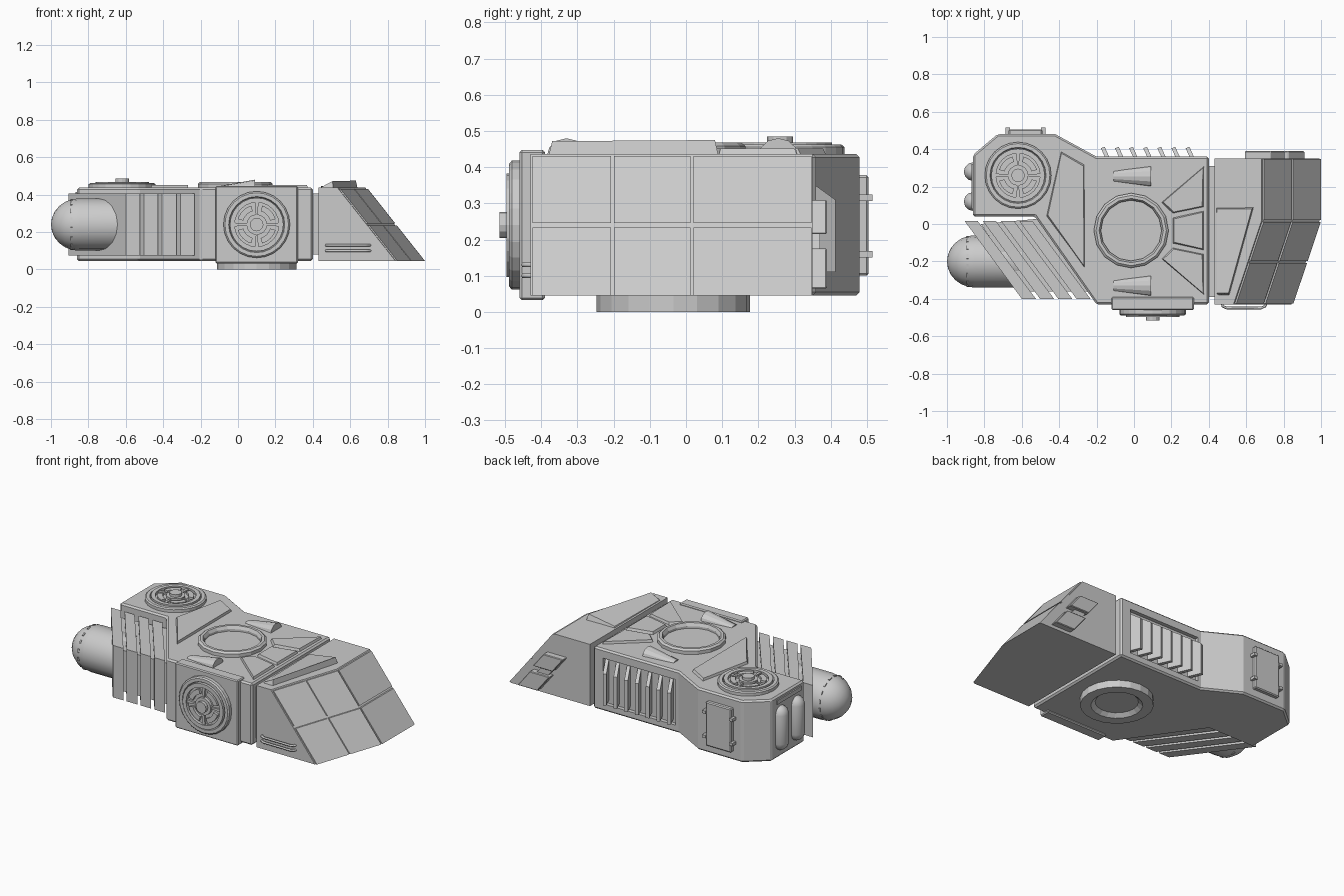
import bpy, bmesh
from math import sin, cos, pi
from mathutils import Matrix, Vector

if "Cube" in bpy.data.objects:
    bpy.data.objects.remove(bpy.data.objects["Cube"])

Z0, Z1 = 0.045, 0.437


def finish(name, bm, bevel=0, smooth=False):
    bmesh.ops.remove_doubles(bm, verts=bm.verts, dist=1e-5)
    bmesh.ops.recalc_face_normals(bm, faces=bm.faces)
    me = bpy.data.meshes.new(name)
    bm.to_mesh(me)
    bm.free()
    ob = bpy.data.objects.new(name, me)
    bpy.context.collection.objects.link(ob)
    if bevel:
        m = ob.modifiers.new("bevel", 'BEVEL')
        m.width, m.segments = bevel, 1
    if smooth:
        for o in bpy.context.selected_objects:
            o.select_set(False)
        ob.select_set(True)
        bpy.context.view_layer.objects.active = ob
        bpy.ops.object.shade_smooth_by_angle(angle=0.55)
    return ob


def loft(name, a, b, bevel=0):
    """Solid between two matching outlines."""
    bm = bmesh.new()
    va, vb = [bm.verts.new(p) for p in a], [bm.verts.new(p) for p in b]
    n = len(a)
    bm.faces.new(va)
    bm.faces.new(vb)
    for i in range(n):
        j = (i + 1) % n
        bm.faces.new((va[i], va[j], vb[j], vb[i]))
    return finish(name, bm, bevel)


def prism(name, pts, z0, z1, bevel=0, inset=0):
    c = sum((Vector(p) for p in pts), Vector((0, 0))) / len(pts)
    top = [Vector(p) + (c - Vector(p)).normalized() * inset for p in pts]
    return loft(name, [(x, y, z0) for x, y in pts], [(x, y, z1) for x, y in top], bevel)


def box(name, x0, x1, y0, y1, z0, z1, bevel=0):
    return prism(name, [(x0, y0), (x1, y0), (x1, y1), (x0, y1)], z0, z1, bevel)


def revolve(name, prof, mat, segs=24, arc=None, closed=False, smooth=False):
    """Turn (radius, height) points about local z; arc gives a partial sector."""
    bm = bmesh.new()
    a0, a1 = arc or (0, 2 * pi)
    n = segs + 1 if arc else segs
    rings = []
    for i in range(n):
        a = a0 + (a1 - a0) * i / segs
        rings.append([bm.verts.new(mat @ Vector((r * cos(a), r * sin(a), h))) for r, h in prof])
    m = len(prof)
    for i in range(segs):
        p, q = rings[i], rings[(i + 1) % n]
        for k in range(m if closed else m - 1):
            l = (k + 1) % m
            bm.faces.new((p[k], q[k], q[l], p[l]))
    if arc:
        bm.faces.new(rings[0])
        bm.faces.new(rings[-1])
    return finish(name, bm, smooth=smooth)


def band(r0, r1, h0, h1):
    return [(r0, h0), (r1, h0), (r1, h1), (r0, h1)]


def at(x, y, z, ang=0, axis='X'):
    return Matrix.Translation((x, y, z)) @ Matrix.Rotation(ang, 4, axis)


# main hull with rear pod, and a recess for the rear vents
hull = prism("main_hull", [(-0.86, 0.04), (-0.53, 0.04), (-0.2, -0.43), (0.4, -0.43), (0.4, 0.36),
                           (-0.2, 0.36), (-0.42, 0.48), (-0.73, 0.48), (-0.86, 0.37)], Z0, Z1, 0.01)
cutter = box("vent_cutter", -0.18, 0.33, 0.335, 0.5, 0.09, 0.38)
cutter.hide_render = True
cutter.hide_viewport = True
cut = hull.modifiers.new("vent_recess", 'BOOLEAN')
cut.object, cut.solver = cutter, 'EXACT'

# rear vent fins
for i in range(7):
    x = -0.165 + i * 0.0755
    out = [(x - 0.012, 0.405), (x + 0.008, 0.413), (x + 0.045, 0.33), (x + 0.022, 0.33)]
    loft("vent_fin", [(px, py, 0.11) for px, py in out],
         [(px, py, 0.31 if py > 0.35 else 0.37) for px, py in out])

# slanted side radiator slabs around a core
for i in range(4):
    x = -0.6 + i * 0.0975
    prism("radiator_slab", [(x, -0.4), (x + 0.075, -0.4), (x - 0.235, 0.015), (x - 0.305, 0.015)], 0.075, 0.405)
prism("radiator_core", [(-0.57, -0.36), (-0.22, -0.36), (-0.49, 0.03), (-0.82, 0.0)], 0.11, 0.37)

# side tank with domed end
dome = [(0.14 * cos(t * pi / 12), 0.85 + 0.15 * sin(t * pi / 12)) for t in range(7)]
revolve("tank", [(0, 0.6), (0.14, 0.6)] + dome, at(0, -0.2, 0.24, -pi / 2, 'Y'), 16, smooth=True)
for i in range(16):
    a = (i + 0.5) * pi / 8
    revolve("tank_rivet", band(0.125, 0.137, 0.885, 0.895), at(0, -0.2, 0.24, -pi / 2, 'Y'), 1,
            (a - 0.09, a + 0.09), True)

# pod end capsules, slot and door
for y in (0.12, 0.28):
    prof = [(0.05 * sin(t * pi / 6), 0.14 - 0.05 * cos(t * pi / 6)) for t in range(4)]
    prof += [(r, 0.46 - h) for r, h in reversed(prof)]
    revolve("pod_capsule", prof, at(-0.86, y, 0), 12, smooth=True)
box("pod_slot", -0.868, -0.85, 0.08, 0.32, 0.39, 0.415)
box("pod_door", -0.67, -0.49, 0.47, 0.505, 0.1, 0.378, 0.006)
for x in (-0.675, -0.485):
    for z in (0.16, 0.315):
        box("door_hinge", x - 0.012, x + 0.012, 0.47, 0.515, z - 0.009, z + 0.009)


# fans: disc, ring, arc blades, hub
def fan(mat, k):
    def part(name, prof, segs=24, arc=None):
        revolve(name, [(r, h * k) for r, h in prof], mat, segs, arc, closed=True)
    part("fan_disc", [(0, -0.01), (0.178, -0.01), (0.178, 0.018), (0.17, 0.024), (0.15, 0.024), (0.145, 0.014), (0, 0.014)])
    part("fan_ring", band(0.118, 0.143, 0.01, 0.03))
    part("fan_hub", band(0, 0.055, 0.01, 0.03), 16)
    part("fan_cap", band(0, 0.036, 0.01, 0.046), 12)
    for i in range(4):
        a = i * pi / 2 + pi / 4
        part("fan_blade", band(0.075, 0.105, 0.01, 0.028), 6, (a - 0.5, a + 0.5))
        part("fan_spoke", band(0.03, 0.125, 0.01, 0.024), 1, (a - 0.87, a - 0.7))


fan(at(-0.62, 0.26, Z1), 1.05)
box("front_fan_block", -0.12, 0.32, -0.46, -0.39, 0.033, 0.447, 0.006)
fan(at(0.1, -0.46, 0.24, pi / 2), 1.2)

# base ring underneath
revolve("base_ring", [(0, 0.06), (0.212, 0.06), (0.212, 0.0), (0.15, 0.0), (0.125, 0.022), (0, 0.022)],
        at(0.1, -0.035, 0), 20)

# roof hatch ring
revolve("hatch_ring", [(0.2, 0.43), (0.2, 0.458), (0.188, 0.468), (0.172, 0.468), (0.162, 0.45), (0.162, 0.43)],
        at(-0.015, -0.035, 0), 16, closed=True)

# roof panels
prism("roof_panel_left", [(-0.39, 0.39), (-0.265, 0.32), (-0.265, -0.235), (-0.47, 0.04)], 0.43, 0.452, inset=0.012)
for s in (1, -1):
    prism("roof_panel_side", [(0.375, -0.035 + s * 0.345), (0.375, -0.035 + s * 0.125),
                              (0.205, -0.035 + s * 0.09), (0.145, -0.035 + s * 0.15)], 0.43, 0.452, inset=0.012)
prism("roof_panel_mid", [(0.205, 0.035), (0.375, 0.072), (0.375, -0.142), (0.205, -0.105)], 0.43, 0.452, inset=0.012)

# tapered half-cone roof bumps
for y in (0.255, -0.33):
    def arch(x, w, h):
        return [(x, y + w * cos(t * pi / 6), 0.43 + h * sin(t * pi / 6)) for t in range(7)]
    def end(x):
        return x
    big = arch(0.09, 0.055, 0.05)
    loft("roof_bump", arch(-0.11, 0.03, 0.014), big)

# neck joining the cab
box("neck", 0.37, 0.46, -0.39, 0.31, 0.08, 0.405)


# cab with sloped window facets; front edge position at a given y and z
def edge(y, z):
    x = 1.0 if y > 0.015 else 1.0 - (0.015 - y) * 0.335
    return x - 0.31 * (z - Z0) / (Z1 - Z0)


ys = (-0.43, 0.015, 0.35)
loft("cab", *[[(0.43, -0.43, z)] + [(edge(y, z) - 0.009, y, z) for y in ys] + [(0.43, 0.35, z)] for z in (Z0, Z1)])
g = 0.006
for ya, yb in ((-0.43, -0.205), (-0.205, 0.015), (0.015, 0.35)):
    for za, zb in ((Z0, 0.24), (0.24, Z1)):
        lo, hi = (za + (g if za > Z0 else 0), zb - g)
        quad = [(ya + g, lo), (yb - g / 2, lo), (yb - g / 2, hi), (ya + g, hi)]
        loft("window_pane", [(edge(y, z) - 0.02, y, z) for y, z in quad],
             [(edge(y, z), y, z) for y, z in quad])

# wedge on the cab roof
loft("roof_wedge", [(0.44, -0.38, 0.43), (0.51, -0.38, 0.43), (0.64, 0.09, 0.43), (0.44, 0.09, 0.43)],
     [(0.445, -0.37, 0.44), (0.505, -0.37, 0.472), (0.63, 0.08, 0.475), (0.445, 0.08, 0.445)])

# slanted plates on the cab's rear side
for x, za, zb in ((0.59, 0.215, 0.31), (0.685, 0.065, 0.175)):
    d = 0.8 * (zb - za)
    q = [(x, zb), (x + 0.14, zb), (x + 0.14 + d, za), (x + d, za)]
    loft("cab_plate", [(px, 0.34, pz) for px, pz in q], [(px, 0.39, pz) for px, pz in q], 0.004)
q = [(0.63, 0.27), (0.71, 0.27), (0.85, 0.1), (0.77, 0.1)]
loft("cab_plate_link", [(px, 0.34, pz) for px, pz in q], [(px, 0.37, pz) for px, pz in q])

# grab bars on the cab front
for z in (0.1, 0.13):
    cu = bpy.data.curves.new("grab_bar", 'CURVE')
    cu.dimensions, cu.bevel_depth, cu.bevel_resolution = '3D', 0.007, 1
    sp = cu.splines.new('POLY')
    pts = [(0.47, -0.42), (0.475, -0.44), (0.495, -0.449), (0.68, -0.449), (0.7, -0.44), (0.71, -0.42)]
    sp.points.add(len(pts) - 1)
    for p, (x, y) in zip(sp.points, pts):
        p.co = (x, y, z, 1)
    bpy.context.collection.objects.link(bpy.data.objects.new("grab_bar", cu))
